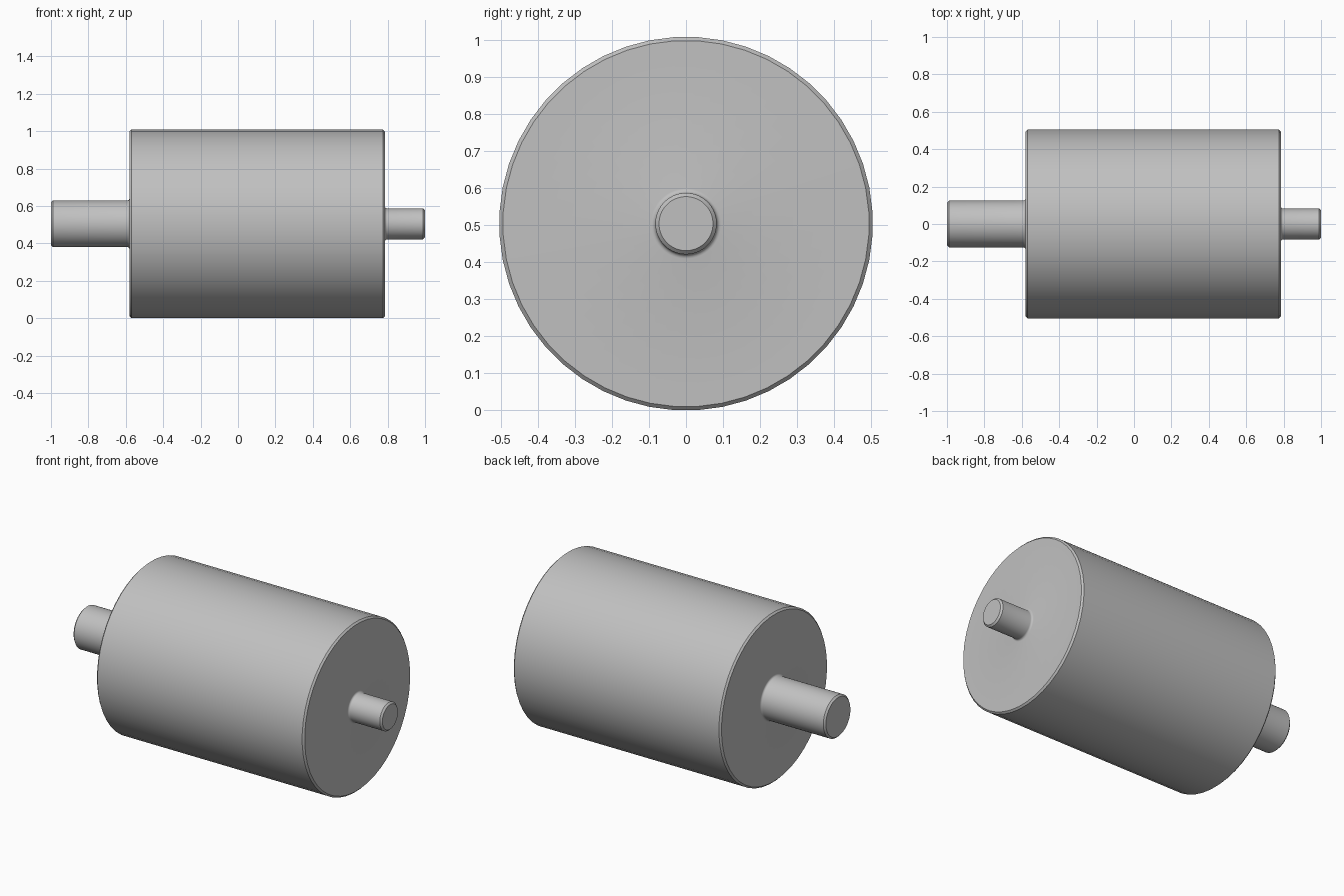
import bpy, bmesh, math
from mathutils import Matrix, Vector

cube = bpy.data.objects.get("Cube")
if cube:
    bpy.data.objects.remove(cube, do_unlink=True)

SIDES = 48
BODY_R, LONG_R, SHORT_R = 0.505, 0.125, 0.083
BODY_L, BODY_RT = -0.58, 0.785
EDGE = 0.01

# Plain grey metal
grey = bpy.data.materials.new("grey_metal")
grey.use_nodes = True
colour = (0.53, 0.53, 0.53, 1)
grey.diffuse_color = colour
grey.node_tree.nodes["Principled BSDF"].inputs["Base Color"].default_value = colour


def root_fillet(wall, radius, side, size=0.012, steps=4):
    """Rounded corner from a shaft up to the end wall; side is -1 or 1."""
    points = []
    for i in range(steps + 1):
        a = math.pi / 2 * i / steps
        points.append((wall + side * size * (1 - math.sin(a)),
                       radius + size * (1 - math.cos(a))))
    return points


# Half profile as (position along x, radius), from the long shaft to the short one
profile = [(-1, 0), (-1, LONG_R - EDGE), (-1 + EDGE, LONG_R)]
profile += root_fillet(BODY_L, LONG_R, -1)
profile += [(BODY_L, BODY_R - EDGE), (BODY_L + EDGE, BODY_R),
            (BODY_RT - EDGE, BODY_R), (BODY_RT, BODY_R - EDGE)]
profile += reversed(root_fillet(BODY_RT, SHORT_R, 1))
profile += [(1 - EDGE, SHORT_R), (1, SHORT_R - EDGE), (1, 0)]

# Spin the profile about the x axis
bm = bmesh.new()
verts = [bm.verts.new((x, 0, r)) for x, r in profile]
edges = [bm.edges.new(pair) for pair in zip(verts, verts[1:])]
turn = Matrix.Rotation(math.pi / SIDES, 3, 'X')
for v in verts:
    v.co = turn @ v.co
bmesh.ops.spin(bm, geom=verts + edges, cent=(0, 0, 0), axis=(1, 0, 0),
               angle=math.tau, steps=SIDES, use_merge=True)
bmesh.ops.remove_doubles(bm, verts=bm.verts, dist=0.0001)
bmesh.ops.recalc_face_normals(bm, faces=bm.faces)
bmesh.ops.translate(bm, verts=bm.verts, vec=Vector((0, 0, BODY_R)))

mesh = bpy.data.meshes.new("roller_with_shafts")
bm.to_mesh(mesh)
bm.free()
mesh.materials.append(grey)
roller = bpy.data.objects.new("roller_with_shafts", mesh)
bpy.context.collection.objects.link(roller)

bpy.ops.object.select_all(action='DESELECT')
roller.select_set(True)
bpy.context.view_layer.objects.active = roller
bpy.ops.object.shade_smooth_by_angle(angle=math.radians(30))
